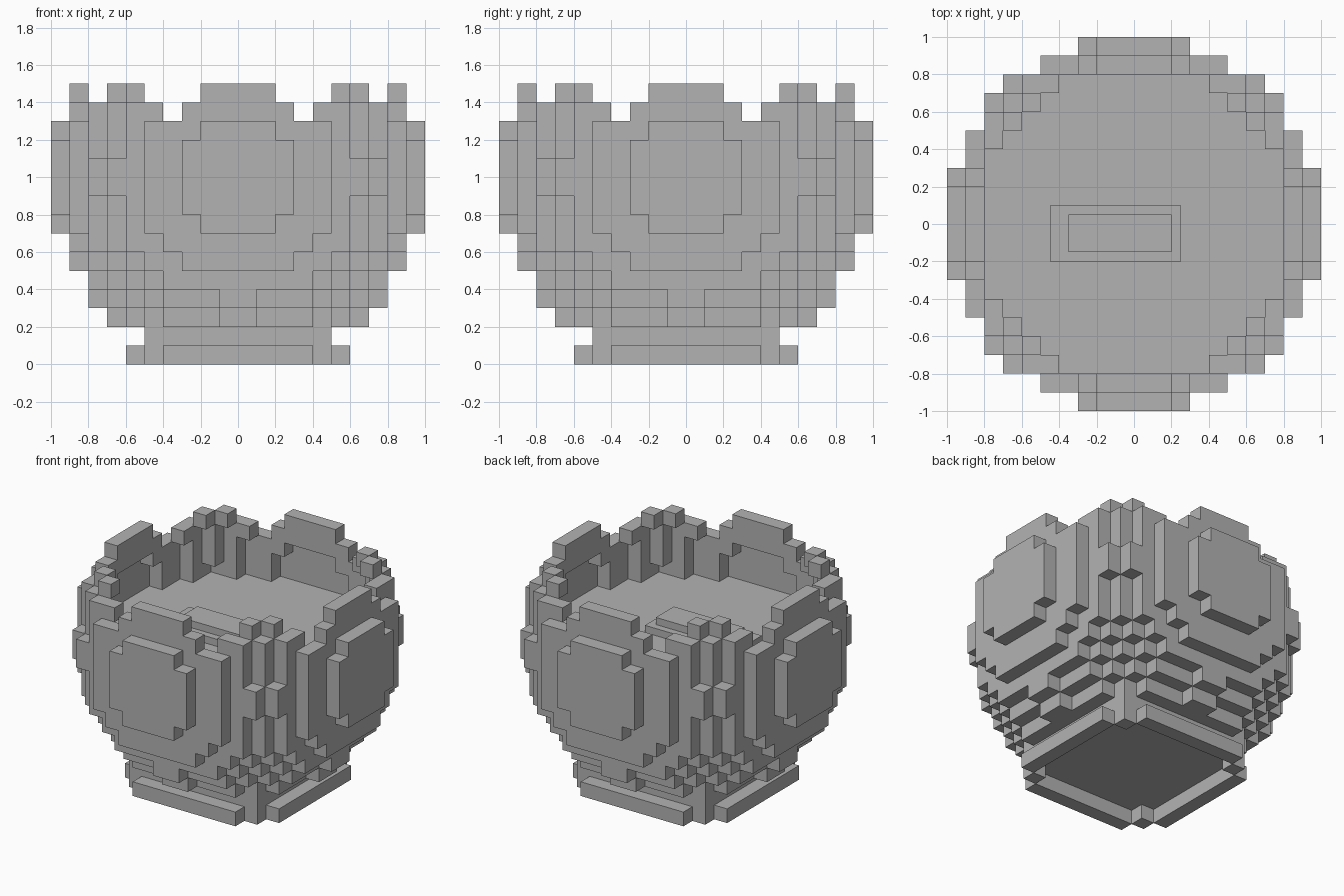
import bpy, bmesh, math
from mathutils import Vector

cube = bpy.data.objects.get("Cube")
if cube:
    bpy.data.objects.remove(cube, do_unlink=True)

S = 0.1          # block size
N = 10           # half width in blocks
MID = 10         # layer at the widest part of the bowl
RIM = 15         # first layer above the rim

grey = bpy.data.materials.new("stone_grey")
grey.use_nodes = True
grey.diffuse_color = (0.45, 0.45, 0.45, 1)
grey.node_tree.nodes["Principled BSDF"].inputs["Base Color"].default_value = (0.45, 0.45, 0.45, 1)

STEPS = [Vector(v) for v in ((1, 0, 0), (-1, 0, 0), (0, 1, 0), (0, -1, 0), (0, 0, 1), (0, 0, -1))]


def finish(name, bm):
    mesh = bpy.data.meshes.new(name)
    bm.to_mesh(mesh)
    bm.free()
    mesh.materials.append(grey)
    obj = bpy.data.objects.new(name, mesh)
    bpy.context.collection.objects.link(obj)
    return obj


def blocks(name, cells):
    """Outer skin of a set of blocks, with flat areas merged."""
    bm = bmesh.new()
    for c in cells:
        centre = Vector(c) + Vector((0.5, 0.5, 0.5))
        for d in STEPS:
            if tuple(int(a + b) for a, b in zip(c, d)) in cells:
                continue
            u = Vector((d.y, d.z, d.x))
            v = d.cross(u)
            mid = centre + d / 2
            corners = [mid + (u * p + v * q) / 2 for p, q in ((-1, -1), (1, -1), (1, 1), (-1, 1))]
            bm.faces.new([bm.verts.new(k * S) for k in corners])
    bmesh.ops.remove_doubles(bm, verts=bm.verts[:], dist=S / 100)
    bmesh.ops.dissolve_limit(bm, angle_limit=math.radians(1), verts=bm.verts[:], edges=bm.edges[:])
    return finish(name, bm)


def slab(name, x0, x1, y0, y1, z0, z1):
    bm = bmesh.new()
    bmesh.ops.create_cube(bm, size=1)
    for v in bm.verts:
        v.co = ((x0 + x1) / 2 + v.co.x * (x1 - x0),
                (y0 + y1) / 2 + v.co.y * (y1 - y0),
                (z0 + z1) / 2 + v.co.z * (z1 - z0))
    return finish(name, bm)


def in_ball(x, y, z):
    return (x + 0.5) ** 2 + (y + 0.5) ** 2 + (z + 0.5 - MID) ** 2 < N * N


def plan(x, y):
    """Block distances from the two middle planes, larger first."""
    a, b = (k if k >= 0 else -1 - k for k in (x, y))
    return max(a, b), min(a, b)


# Notches in the rim, given per layer and repeated all around
NOTCHES = {13: {(8, 3)}, 14: {(8, 2), (7, 3), (7, 4)}}


def in_bowl(x, y, z):
    if not in_ball(x, y, z) or plan(x, y) in NOTCHES.get(z, ()):
        return False
    inner = all(in_ball(x + d.x, y + d.y, z + d.z) for d in STEPS)
    return z < MID or not inner


span = range(-N, N)

# Round bowl with a filled lower half and a thin upper wall
blocks("bowl", {(x, y, z) for x in span for y in span for z in range(2, RIM) if in_bowl(x, y, z)})

# Square neck under the bowl
blocks("neck", {(x, y, 1) for x in range(-5, 5) for y in range(-5, 5)})

# Foot ring with stepped corners, open underneath
blocks("foot_ring", {(x, y, 0) for x in span for y in span
                     if plan(x, y) == (4, 4) or (plan(x, y)[0] == 5 and plan(x, y)[1] < 4)})

# Low stepped plate on the inner floor
slab("floor_plate", -0.45, 0.25, -0.2, 0.1, 1.0, 1.05)
slab("floor_plate_top", -0.35, 0.2, -0.15, 0.05, 1.05, 1.1)
